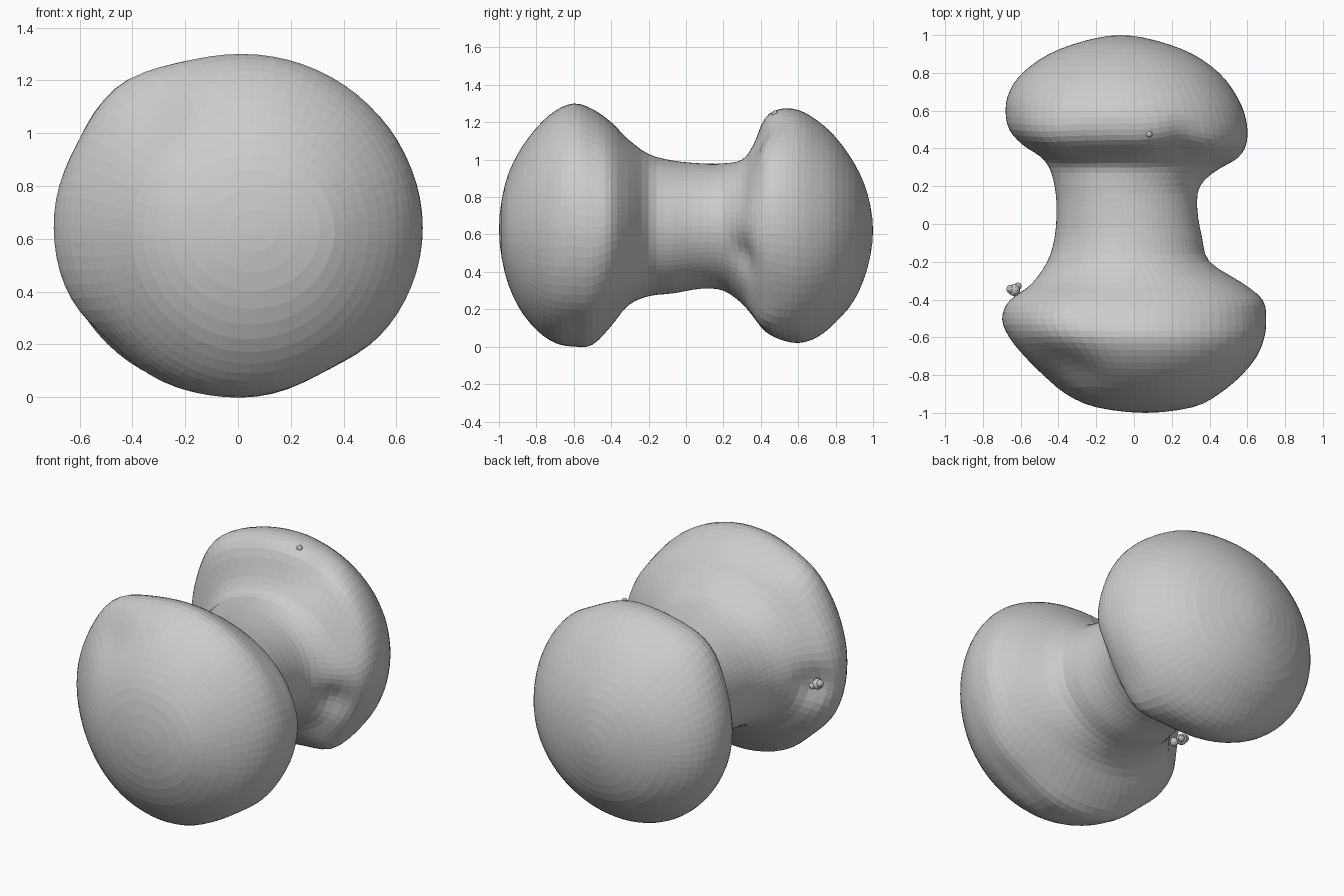
import bpy, bmesh
from math import cos, sin, pi, exp
from mathutils import Vector

if "Cube" in bpy.data.objects:
    bpy.data.objects.remove(bpy.data.objects["Cube"])

# cross-sections along the length: y, x left, x right, z bottom, z top
SECTIONS = [
    (-1.0, .06, .06, .63, .63), (-.97, -.20, .31, .40, .86), (-.90, -.36, .45, .22, 1.03),
    (-.80, -.48, .57, .09, 1.17), (-.70, -.58, .65, .02, 1.26), (-.60, -.66, .69, .00, 1.30),
    (-.50, -.70, .70, .01, 1.27), (-.40, -.67, .68, .11, 1.20), (-.31, -.55, .57, .22, 1.11),
    (-.20, -.46, .40, .27, 1.03), (-.07, -.42, .36, .285, .995), (.08, -.41, .335, .31, .98),
    (.20, -.42, .35, .30, .98), (.30, -.45, .45, .23, 1.0), (.36, -.50, .55, .16, 1.08),
    (.42, -.59, .59, .085, 1.22), (.50, -.66, .60, .04, 1.27), (.60, -.68, .58, .02, 1.265),
    (.70, -.66, .53, .05, 1.21), (.80, -.59, .45, .13, 1.12), (.90, -.45, .31, .25, .98),
    (.97, -.26, .12, .42, .82), (1.0, -.07, -.07, .62, .62)]
SIDES, STEPS = 72, 3

# hollows and bulges: centre, radius, push vector
SCULPT = [
    ((.24, .46, 1.15), .13, (-.01, .035, -.015)),
    ((.42, .34, .48), .10, (-.04, .02, .02)),
    ((.45, .40, .66), .11, (.01, -.02, 0)),
    ((-.30, -.74, 1.06), .15, (.01, .025, -.015)),
    ((-.60, -.37, .60), .11, (.02, -.04, 0)),
    ((-.50, -.55, .18), .16, (.015, 0, .015)),
    ((.35, -.55, .07), .18, (0, 0, .025)),
    ((-.42, -.50, 1.15), .20, (-.025, 0, .035)),
    ((-.45, .45, 1.10), .22, (-.03, -.01, .035)),
    ((.33, .42, .12), .15, (.02, -.02, -.04)),
]


def catmull(a, b, c, d, t):
    return [.5 * (2 * q + (r - p) * t + (2 * p - 5 * q + 4 * r - s) * t * t
                  + (3 * q - p - 3 * r + s) * t ** 3) for p, q, r, s in zip(a, b, c, d)]


def mirror_section(s):
    return (s[0], s[2], s[1], s[4], s[3])


def finish(bm, name):
    bmesh.ops.recalc_face_normals(bm, faces=bm.faces[:])
    mesh = bpy.data.meshes.new(name)
    bm.to_mesh(mesh)
    bm.free()
    ob = bpy.data.objects.new(name, mesh)
    bpy.context.collection.objects.link(ob)
    return ob


# dumbbell body: two rounded heads joined by a flared neck
pts = [mirror_section(SECTIONS[1])] + SECTIONS + [mirror_section(SECTIONS[-2])]
bm = bmesh.new()
rings = []
for i in range(1, len(pts) - 2):
    for k in range(STEPS):
        if i == 1 and k == 0:
            continue
        y, xl, xr, zb, zt = catmull(pts[i - 1], pts[i], pts[i + 1], pts[i + 2], k / STEPS)
        rings.append([bm.verts.new(((xl + xr) / 2 + (xr - xl) / 2 * cos(2 * pi * j / SIDES), y,
                                    (zb + zt) / 2 + (zt - zb) / 2 * sin(2 * pi * j / SIDES)))
                      for j in range(SIDES)])
for a, b in zip(rings, rings[1:]):
    for j in range(SIDES):
        n = (j + 1) % SIDES
        bm.faces.new((a[j], a[n], b[n], b[j]))
for ring, s in ((rings[0], SECTIONS[0]), (rings[-1], SECTIONS[-1])):
    tip = bm.verts.new((s[1], s[0], s[3]))
    for j in range(SIDES):
        bm.faces.new((ring[j], ring[(j + 1) % SIDES], tip))
for centre, radius, push in SCULPT:
    for v in bm.verts:
        d = (v.co - Vector(centre)).length / radius
        v.co += Vector(push) * exp(-d * d)
finish(bm, "dumbbell_body")


# small lumps sitting on the surface
def lump(name, blobs):
    bm = bmesh.new()
    for pos, r in blobs:
        made = bmesh.ops.create_icosphere(bm, subdivisions=2, radius=r)["verts"]
        bmesh.ops.translate(bm, verts=made, vec=pos)
    finish(bm, name)


lump("side_nub", [((-.61, -.385, .61), .026), ((-.635, -.35, .62), .032),
                  ((-.655, -.345, .63), .022), ((-.615, -.33, .61), .02)])
lump("rim_nub", [((.08, .475, 1.245), .018)])
